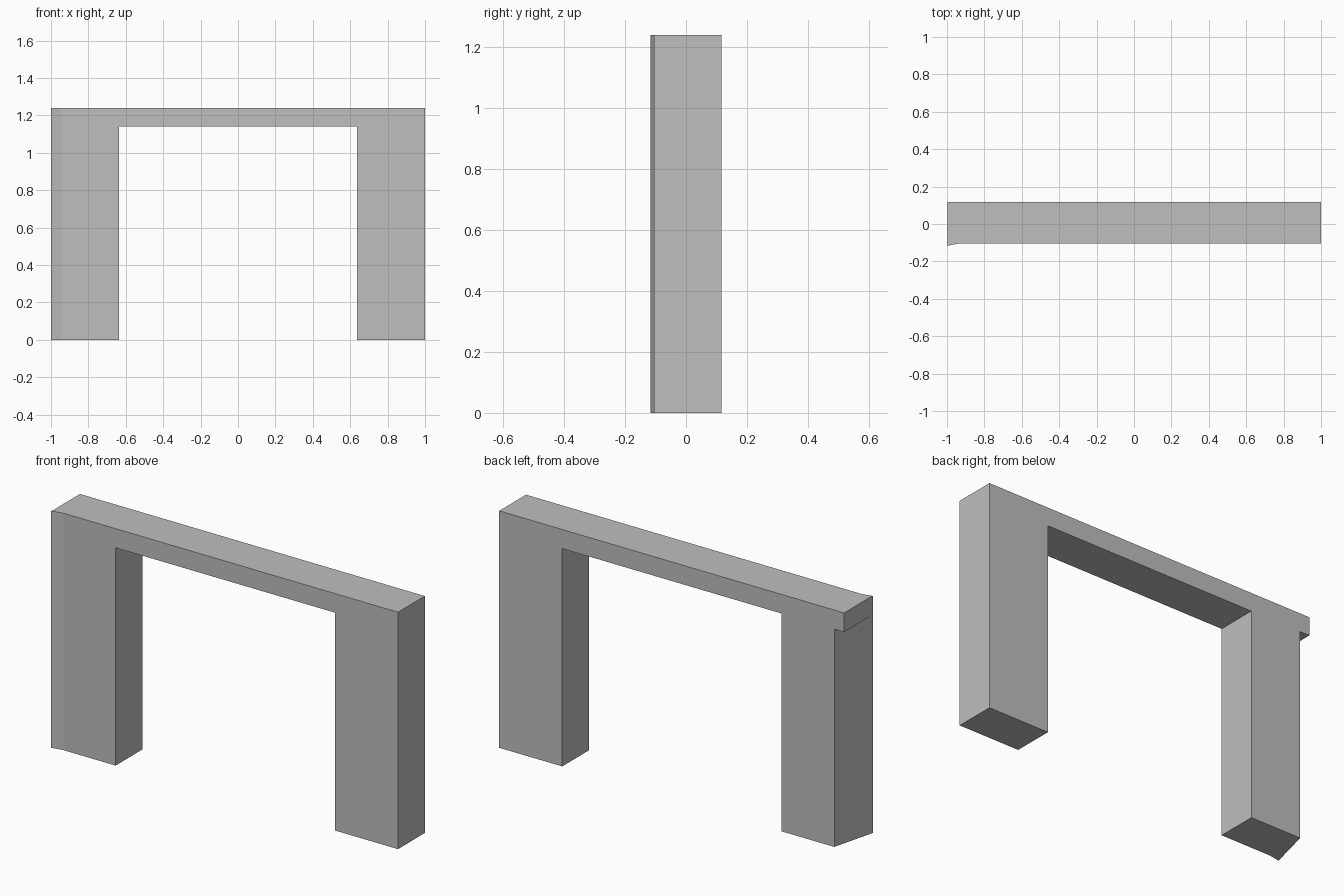
import bpy, bmesh
from mathutils import Vector

cube = bpy.data.objects.get("Cube")
if cube:
    bpy.data.objects.remove(cube, do_unlink=True)

HEIGHT, UNDER = 1.24, 1.14      # top and underside of the lintel
FRONT, BACK = -0.105, 0.1165    # main wall thickness
INNER, HEEL, TIP = 0.635, -0.94, -1.0
LINTEL_END = -0.997

stone = bpy.data.materials.new("plain_grey")
stone.use_nodes = True
grey = (0.52, 0.52, 0.52, 1)
stone.diffuse_color = grey
stone.node_tree.nodes["Principled BSDF"].inputs["Base Color"].default_value = grey


def prism(name, outline, offset):
    """Extrude a closed 3D outline along an offset."""
    bm = bmesh.new()
    face = bm.faces.new([bm.verts.new(p) for p in outline])
    grown = bmesh.ops.extrude_face_region(bm, geom=[face], use_keep_orig=True)
    moved = [v for v in grown["geom"] if isinstance(v, bmesh.types.BMVert)]
    bmesh.ops.translate(bm, verts=moved, vec=Vector(offset))
    bmesh.ops.recalc_face_normals(bm, faces=bm.faces)
    mesh = bpy.data.meshes.new(name)
    bm.to_mesh(mesh)
    bm.free()
    mesh.materials.append(stone)
    obj = bpy.data.objects.new(name, mesh)
    bpy.context.collection.objects.link(obj)
    return obj


# Two legs and the lintel as one profile
profile = [(HEEL, 0), (-INNER, 0), (-INNER, UNDER), (INNER, UNDER), (INNER, 0),
           (1, 0), (1, HEIGHT), (LINTEL_END, HEIGHT), (LINTEL_END, UNDER), (HEEL, UNDER)]
arch = prism("arch_frame", [(x, FRONT, z) for x, z in profile], (0, BACK - FRONT, 0))

# Slanted end of the right leg, flaring slightly past the front
footprint = [(TIP, -BACK), (HEEL, FRONT), (HEEL, BACK)]
wedge = prism("right_leg_wedge", [(x, y, 0) for x, y in footprint], (0, 0, HEIGHT))

# Merge the wedge into the frame
union = arch.modifiers.new("merge_wedge", "BOOLEAN")
union.operation = "UNION"
union.solver = "EXACT"
union.object = wedge
bpy.context.view_layer.objects.active = arch
bpy.ops.object.modifier_apply(modifier=union.name)
bpy.data.objects.remove(wedge, do_unlink=True)
